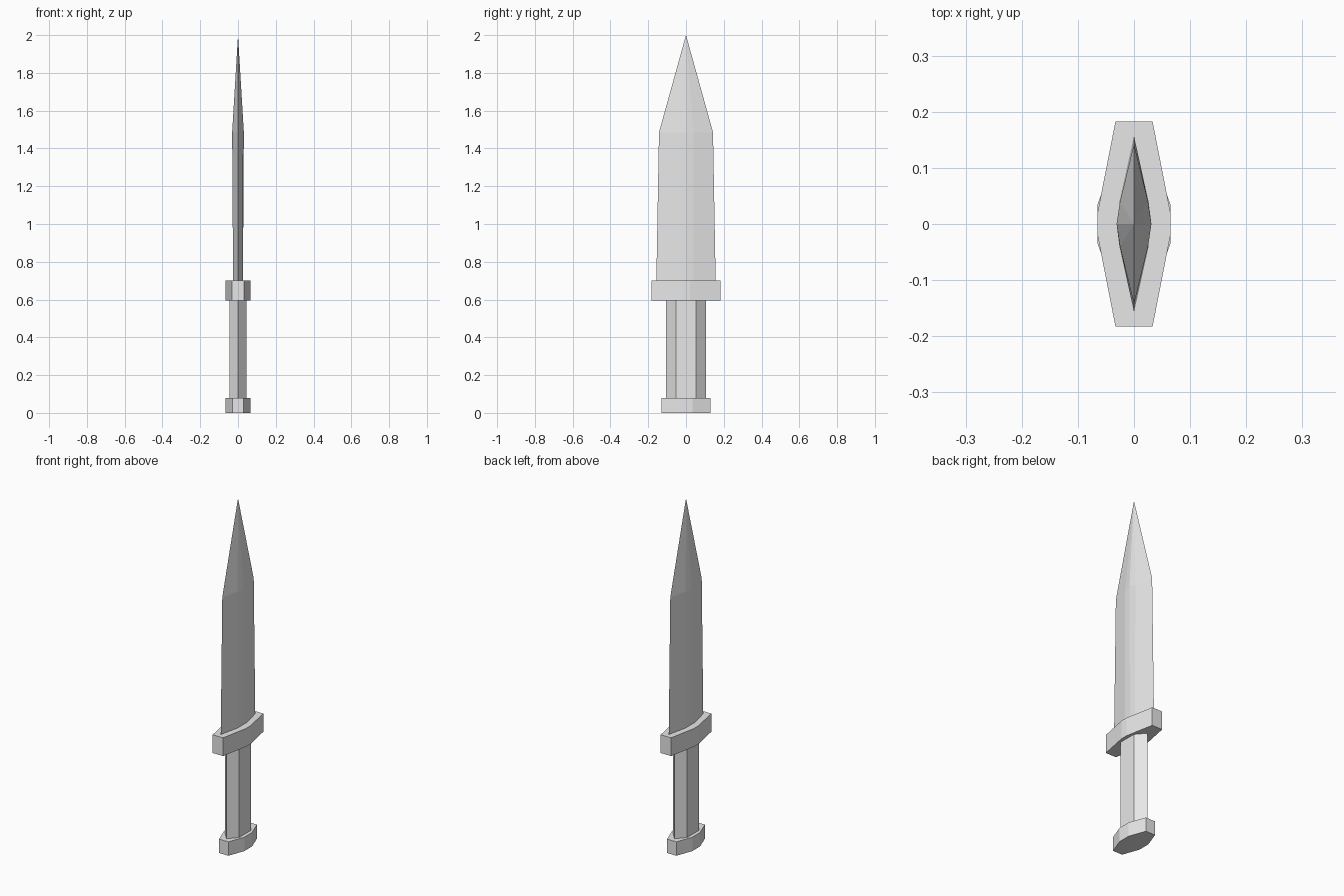
import bpy
import bmesh

cube = bpy.data.objects.get("Cube")
if cube:
    bpy.data.objects.remove(cube, do_unlink=True)

grey = bpy.data.materials.new("light_grey")
grey.use_nodes = True
grey.diffuse_color = (0.8, 0.8, 0.8, 1)
grey.node_tree.nodes["Principled BSDF"].inputs["Base Color"].default_value = (0.8, 0.8, 0.8, 1)


def mirrored(quarter):
    """Complete a cross-section from its +x +y quarter, listed from y end to x side."""
    half = quarter + [(x, -y) for x, y in reversed(quarter) if y > 0]
    return half + [(-x, y) for x, y in reversed(half) if x > 0]


def loft(name, sections, tip=None):
    """Skin a stack of (z, quarter section) rings, capped or ending in a point."""
    bm = bmesh.new()
    rings = [[bm.verts.new((x, y, z)) for x, y in mirrored(q)] for z, q in sections]
    n = len(rings[0])
    bm.faces.new(rings[0])
    for low, high in zip(rings, rings[1:]):
        for i in range(n):
            j = (i + 1) % n
            bm.faces.new((low[i], low[j], high[j], high[i]))
    if tip is None:
        bm.faces.new(rings[-1])
    else:
        point = bm.verts.new((0, 0, tip))
        for i in range(n):
            bm.faces.new((rings[-1][i], rings[-1][(i + 1) % n], point))
    bmesh.ops.recalc_face_normals(bm, faces=bm.faces)
    mesh = bpy.data.meshes.new(name)
    bm.to_mesh(mesh)
    bm.free()
    mesh.materials.append(grey)
    obj = bpy.data.objects.new(name, mesh)
    bpy.context.collection.objects.link(obj)
    return obj


def prism(name, bottom, top, quarter):
    return loft(name, [(bottom, quarter), (top, quarter)])


# Handle: pommel, grip and guard
prism("pommel", 0, 0.08, [(0.03, 0.13), (0.065, 0.035)])
prism("grip", 0.08, 0.595, [(0, 0.105), (0.045, 0.053)])
prism("guard", 0.595, 0.70, [(0.033, 0.183), (0.065, 0.02)])


# Blade: flat-sided at the guard, ridged at the shoulder, then a point
def blade_section(width, side, ridge):
    return [(0, width), (side, 0.04), (ridge, 0)]


loft("blade", [
    (0.70, blade_section(0.157, 0.026, 0.026)),
    (1.485, blade_section(0.143, 0.025, 0.031)),
], tip=2.0)
